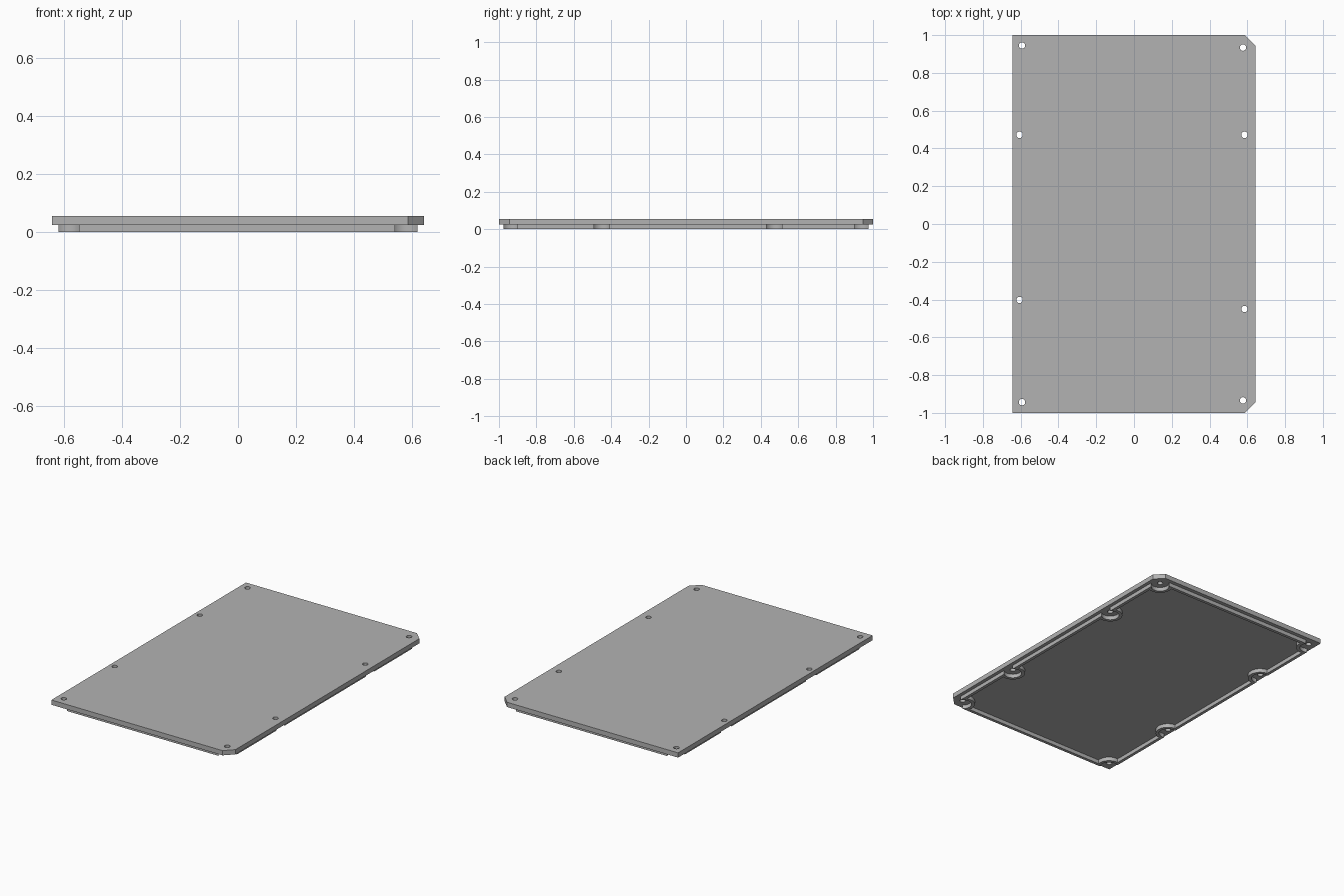
import bpy, bmesh, math
from mathutils import Vector

cube = bpy.data.objects.get("Cube")
if cube:
    bpy.data.objects.remove(cube, do_unlink=True)

PLATE_X, PLATE_Y, CHAMFER = 0.643, 1.0, 0.055
Z_RIM, Z_TOP = 0.025, 0.056
RIM_X, RIM_Y, WALL = 0.62, 0.975, 0.02
HOLE_R, RELIEF_R = 0.017, 0.054

grey = bpy.data.materials.new("plain_grey")
grey.use_nodes = True
grey.diffuse_color = (0.45, 0.45, 0.45, 1)
grey.node_tree.nodes["Principled BSDF"].inputs["Base Color"].default_value = (0.45, 0.45, 0.45, 1)

# Screw holes, counter-clockwise: position, side the rim arrives on, side it leaves on
HOLES = [
    (-0.593, -0.943, "left", "front"),
    (0.577, -0.934, "front", "right"),
    (0.585, -0.45, "right", "right"),
    (0.585, 0.472, "right", "right"),
    (0.577, 0.934, "right", "back"),
    (-0.593, 0.945, "back", "left"),
    (-0.606, 0.472, "left", "left"),
    (-0.606, -0.402, "left", "left"),
]
# Outward normal of each side and its distance from the centre
SIDES = {
    "front": (Vector((0, -1)), RIM_Y),
    "right": (Vector((1, 0)), RIM_X),
    "back": (Vector((0, 1)), RIM_Y),
    "left": (Vector((-1, 0)), RIM_X),
}


def finish(bm, name):
    """Turn a bmesh into a grey object with sharp edges kept."""
    bmesh.ops.recalc_face_normals(bm, faces=bm.faces)
    mesh = bpy.data.meshes.new(name)
    bm.to_mesh(mesh)
    bm.free()
    mesh.materials.append(grey)
    obj = bpy.data.objects.new(name, mesh)
    bpy.context.collection.objects.link(obj)
    bpy.ops.object.select_all(action="DESELECT")
    obj.select_set(True)
    bpy.context.view_layer.objects.active = obj
    bpy.ops.object.shade_smooth_by_angle(angle=math.radians(30))


def add_loop(bm, points, z):
    verts = [bm.verts.new((p[0], p[1], z)) for p in points]
    edges = [bm.edges.new((v, verts[i - 1])) for i, v in enumerate(verts)]
    return verts, edges


def circle(x, y, radius, steps=24):
    turn = math.tau / steps
    return [(x + radius * math.cos(i * turn), y + radius * math.sin(i * turn)) for i in range(steps)]


def crossing(hole, side, radius, inset, sign):
    """Offset from the hole to where its relief circle meets a side."""
    normal, reach = SIDES[side]
    along = Vector((-normal.y, normal.x))
    gap = reach - inset - hole.dot(normal)
    return normal * gap + along * sign * math.sqrt(radius ** 2 - gap ** 2)


def rim_outline(inset, steps=16):
    """Rectangle that curves inwards around every screw hole."""
    radius = RELIEF_R + inset
    points = []
    for x, y, arrive, leave in HOLES:
        hole = Vector((x, y))
        a = crossing(hole, arrive, radius, inset, -1)
        b = crossing(hole, leave, radius, inset, 1)
        start = math.atan2(a.y, a.x)
        sweep = (start - math.atan2(b.y, b.x)) % math.tau
        for i in range(steps + 1):
            t = start - sweep * i / steps
            points.append((x + radius * math.cos(t), y + radius * math.sin(t)))
    return points


# Cover plate: chamfered on the left corners and drilled through
bm = bmesh.new()
outline = [(-PLATE_X, -PLATE_Y), (PLATE_X - CHAMFER, -PLATE_Y), (PLATE_X, -PLATE_Y + CHAMFER),
           (PLATE_X, PLATE_Y - CHAMFER), (PLATE_X - CHAMFER, PLATE_Y), (-PLATE_X, PLATE_Y)]
edges = add_loop(bm, outline, Z_RIM)[1]
for x, y, *_ in HOLES:
    edges += add_loop(bm, circle(x, y, HOLE_R), Z_RIM)[1]
bmesh.ops.triangle_fill(bm, edges=edges, use_beauty=True)
extruded = bmesh.ops.extrude_face_region(bm, geom=bm.faces[:], use_keep_orig=True)
top = [g for g in extruded["geom"] if isinstance(g, bmesh.types.BMVert)]
bmesh.ops.translate(bm, verts=top, vec=(0, 0, Z_TOP - Z_RIM))
finish(bm, "cover_plate")

# Locating rim under the plate
bm = bmesh.new()
rings = [add_loop(bm, rim_outline(inset), z)[0]
         for inset, z in ((0, 0), (0, Z_RIM), (WALL, Z_RIM), (WALL, 0))]
for k, ring in enumerate(rings):
    before = rings[k - 1]
    for i in range(len(ring)):
        bm.faces.new((before[i - 1], before[i], ring[i], ring[i - 1]))
finish(bm, "locating_rim")
